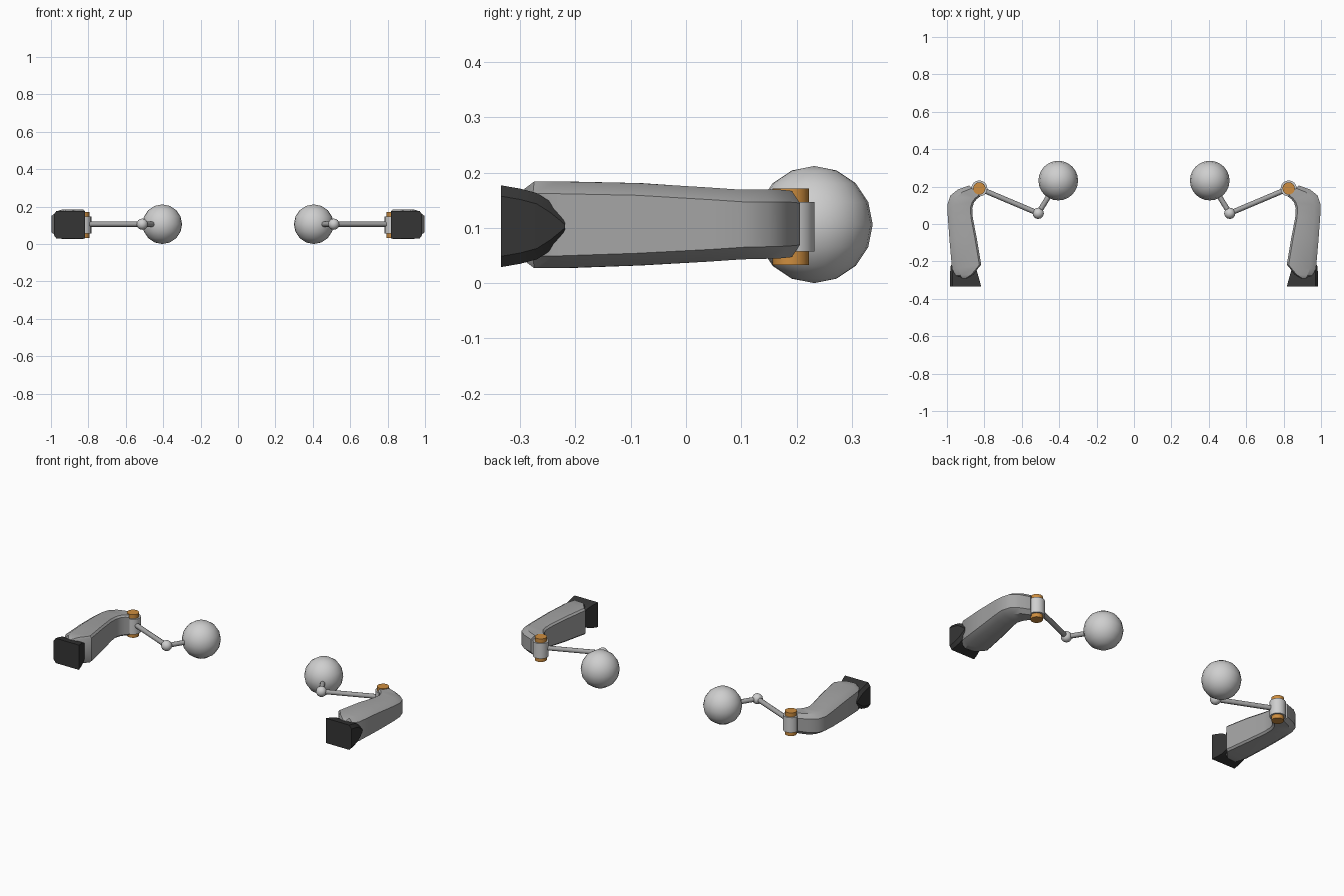
import bpy, bmesh, math
from mathutils import Vector

if "Cube" in bpy.data.objects:
    bpy.data.objects.remove(bpy.data.objects["Cube"])


def material(name, color):
    m = bpy.data.materials.new(name)
    m.diffuse_color = (*color, 1)
    m.use_nodes = True
    m.node_tree.nodes["Principled BSDF"].inputs["Base Color"].default_value = m.diffuse_color
    return m


BODY = material("mid grey", (0.37, 0.37, 0.37))
LIGHT = material("light grey", (0.62, 0.62, 0.62))
DARK = material("charcoal", (0.035, 0.035, 0.035))
ORANGE = material("orange", (0.62, 0.27, 0.05))
MID_Z = 0.105


def finish(ob, name, mat, angle=35):
    ob.name = name
    ob.data.materials.append(mat)
    bpy.ops.object.select_all(action='DESELECT')
    ob.select_set(True)
    bpy.context.view_layer.objects.active = ob
    bpy.ops.object.shade_smooth_by_angle(angle=math.radians(angle))


def loft(name, rings, mat, angle=35):
    """Skin a row of equal-length closed rings and cap both ends."""
    bm = bmesh.new()
    rows = [[bm.verts.new(p) for p in r] for r in rings]
    n = len(rows[0])
    for a, b in zip(rows, rows[1:]):
        for i in range(n):
            j = (i + 1) % n
            bm.faces.new((a[i], a[j], b[j], b[i]))
    bm.faces.new(rows[0])
    bm.faces.new(rows[-1])
    bmesh.ops.recalc_face_normals(bm, faces=bm.faces[:])
    me = bpy.data.meshes.new(name)
    bm.to_mesh(me)
    bm.free()
    ob = bpy.data.objects.new(name, me)
    bpy.context.collection.objects.link(ob)
    finish(ob, name, mat, angle)


def rod(name, a, b, r, mat, sides=12):
    a, b = Vector(a), Vector(b)
    d = b - a
    bpy.ops.mesh.primitive_cylinder_add(
        vertices=sides, radius=r, depth=d.length, location=(a + b) / 2,
        rotation=d.to_track_quat('Z', 'Y').to_euler())
    finish(bpy.context.object, name, mat, 50)


def ball(name, c, r, mat, segs, rings):
    bpy.ops.mesh.primitive_uv_sphere_add(
        segments=segs, ring_count=rings, radius=r, location=c)
    finish(bpy.context.object, name, mat, 60)


# Arm stations: inner x, y, outer x, y, bottom z, top z
STATIONS = [
    (0.893, -0.292, 0.925, -0.292, 0.042, 0.173),
    (0.858, -0.268, 0.952, -0.277, 0.029, 0.186),
    (0.817, -0.217, 0.973, -0.240, 0.029, 0.186),
    (0.840, -0.080, 0.986, -0.090, 0.034, 0.183),
    (0.862, 0.035, 0.996, 0.045, 0.041, 0.175),
    (0.865, 0.085, 0.997, 0.105, 0.045, 0.171),
    (0.856, 0.114, 0.982, 0.152, 0.046, 0.171),
    (0.840, 0.134, 0.942, 0.184, 0.047, 0.171),
    (0.822, 0.147, 0.882, 0.206, 0.049, 0.169),
]


def section(s, st):
    """Chamfered upright rectangle between an inner and an outer point."""
    ix, iy, ox, oy, z0, z1 = st
    a, b = Vector((s * ix, iy, 0)), Vector((s * ox, oy, 0))
    w = (b - a).length
    ci, co, h = min(0.010, w / 4) / w, min(0.032, w / 4) / w, 0.022
    prof = [(ci, z0), (1 - co, z0), (1, z0 + h), (1, z1 - h),
            (1 - co, z1), (ci, z1), (0, z1 - 0.01), (0, z0 + 0.01)]
    return [a.lerp(b, t) + Vector((0, 0, z)) for t, z in prof]


# Foot stations: y, inner x, outer x, half height
FOOT = [(-0.335, 0.817, 0.985, 0.074), (-0.300, 0.826, 0.985, 0.068),
        (-0.270, 0.835, 0.984, 0.060), (-0.245, 0.842, 0.982, 0.044),
        (-0.228, 0.848, 0.980, 0.024), (-0.219, 0.852, 0.979, 0.006)]


def foot_ring(s, y, x0, x1, h):
    c = min(0.014, h * 0.4)
    pts = [(x0, -h), (x1 - c, -h), (x1, -h + c * 1.4),
           (x1, h - c * 1.4), (x1 - c, h), (x0, h)]
    return [(s * x, y, MID_Z + z) for x, z in pts]


for side, s in (("left", -1), ("right", 1)):
    loft(side + "_arm", [section(s, st) for st in STATIONS], BODY)
    loft(side + "_foot", [foot_ring(s, *f) for f in FOOT], DARK)

    # Hinge pin and its sleeve
    px, py = s * 0.827, 0.190
    rod(side + "_hinge_pin", (px, py, 0.035), (px, py, 0.173), 0.033, ORANGE, 16)
    rod(side + "_hinge_sleeve", (px, py, 0.059), (px, py, 0.149), 0.043, LIGHT, 16)

    # Thin linkage and end ball
    elbow = (s * 0.512, 0.057, 0.108)
    end = (s * 0.405, 0.232, 0.108)
    rod(side + "_long_rod", (px, py, 0.108), elbow, 0.014, BODY, 8)
    rod(side + "_short_rod", elbow, end, 0.014, BODY, 8)
    ball(side + "_elbow_ball", elbow, 0.030, LIGHT, 16, 8)
    ball(side + "_end_ball", end, 0.106, LIGHT, 24, 8)

# Rest the lowest point on the ground
bpy.context.view_layer.update()
low = min((o.matrix_world @ v.co).z for o in bpy.data.objects for v in o.data.vertices)
for o in bpy.data.objects:
    o.location.z -= low
